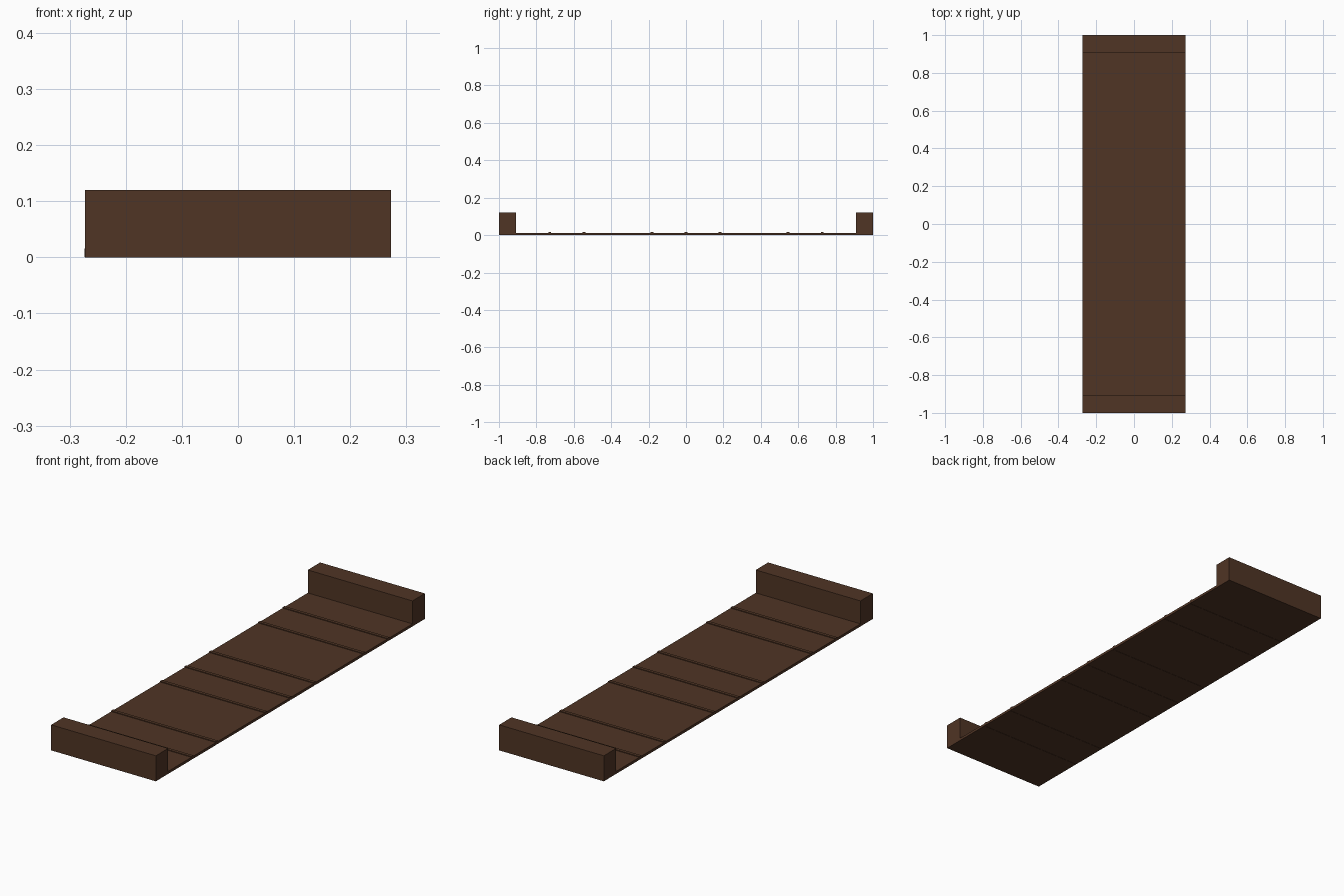
import bpy, bmesh

if "Cube" in bpy.data.objects:
    bpy.data.objects.remove(bpy.data.objects["Cube"])

wood = bpy.data.materials.new("dark_brown_wood")
wood.diffuse_color = (0.08, 0.035, 0.018, 1)
wood.use_nodes = True
wood.node_tree.nodes["Principled BSDF"].inputs["Base Color"].default_value = wood.diffuse_color


def box(name, x, y, z):
    """Axis-aligned box from (min, max) ranges."""
    bm = bmesh.new()
    bmesh.ops.create_cube(bm, size=1)
    for v in bm.verts:
        v.co = [r[0] if c < 0 else r[1] for c, r in zip(v.co, (x, y, z))]
    mesh = bpy.data.meshes.new(name)
    bm.to_mesh(mesh)
    bm.free()
    mesh.materials.append(wood)
    ob = bpy.data.objects.new(name, mesh)
    bpy.context.collection.objects.link(ob)
    return ob


W = 0.2725          # half width
STEP = 0.182        # board pitch
HALF = 0.0075       # half width of a seam strip
seams = [k * STEP for k in (-4, -3, -1, 0, 1, 3, 4)]

# Deck boards between the seams
edges = [-1.0] + seams + [1.0]
for i, (a, b) in enumerate(zip(edges, edges[1:])):
    y0 = a if i == 0 else a + HALF
    y1 = b if i == len(edges) - 2 else b - HALF
    box(f"deck_board_{i + 1}", (-W, W), (y0, y1), (0.0, 0.012))

# Thin strips standing slightly proud over the seams
for i, y in enumerate(seams):
    box(f"seam_strip_{i + 1}", (-W - 0.001, W), (y - HALF, y + HALF), (0.001, 0.0155))

# Raised end beams
for name, s in (("front_beam", -1), ("back_beam", 1)):
    box(name, (-W, W), tuple(sorted((s * 0.908, s * 1.0))), (0.004, 0.12))
